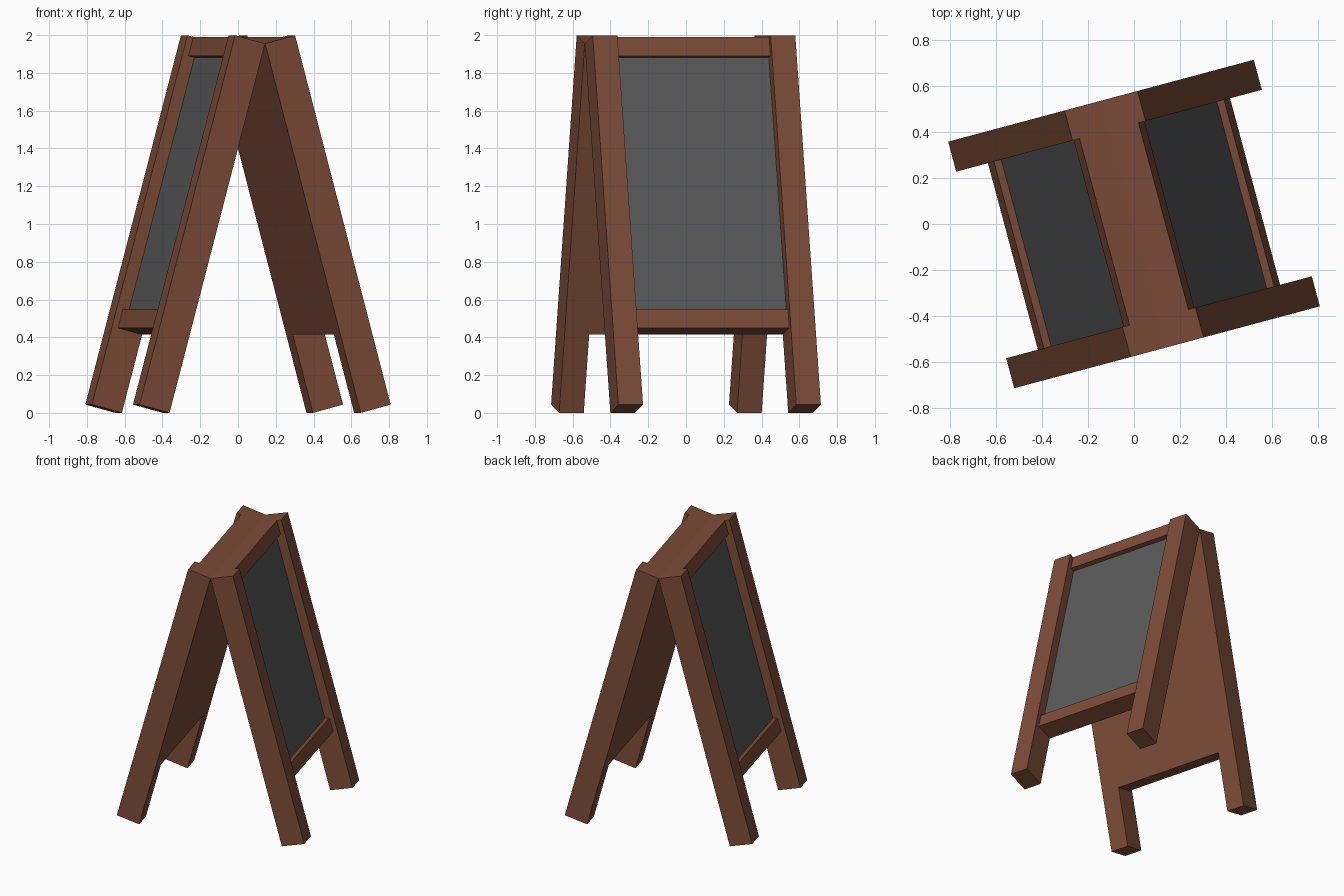
import bpy, bmesh
from math import radians, sin
from mathutils import Matrix, Vector

if "Cube" in bpy.data.objects:
    bpy.data.objects.remove(bpy.data.objects["Cube"])

TILT = radians(15)
LENGTH = 2.024          # leg length along its slope
DEPTH = 0.17            # leg depth, inner face at x = 0
INNER, OUTER = 0.42, 0.555   # leg extents across the width


def material(name, rgb):
    m = bpy.data.materials.new(name)
    m.diffuse_color = (*rgb, 1)
    m.use_nodes = True
    m.node_tree.nodes["Principled BSDF"].inputs["Base Color"].default_value = m.diffuse_color
    return m


wood = material("brown_wood", (0.20, 0.071, 0.039))
slate = material("dark_slate", (0.10, 0.10, 0.10))


def box(name, lo, hi, mat, frame):
    lo, hi = Vector(lo), Vector(hi)
    bm = bmesh.new()
    bmesh.ops.create_cube(bm, size=1)
    bm.transform(frame @ Matrix.Translation((lo + hi) / 2)
                 @ Matrix.Diagonal((*(hi - lo), 1)))
    mesh = bpy.data.meshes.new(name)
    bm.to_mesh(mesh)
    bm.free()
    mesh.materials.append(mat)
    obj = bpy.data.objects.new(name, mesh)
    bpy.context.collection.objects.link(obj)


# Two identical leaning frames that meet at the ridge
for side, turn in (("right", 15), ("left", 195)):
    frame = (Matrix.Rotation(radians(turn), 4, 'Z')
             @ Matrix.Translation((LENGTH * sin(TILT), 0, 0))
             @ Matrix.Rotation(-TILT, 4, 'Y'))

    # Legs
    for end, a, b in (("front", -OUTER, -INNER), ("back", INNER, OUTER)):
        box(f"{side}_{end}_leg", (0, a, 0), (DEPTH, b, LENGTH), wood, frame)

    # Wooden backing, writing surface, top rail and chalk ledge
    box(f"{side}_backing", (0, -INNER, 0.429), (0.09, INNER, LENGTH), wood, frame)
    box(f"{side}_chalkboard", (0.09, -INNER, 0.533), (0.103, INNER, 1.92), slate, frame)
    box(f"{side}_top_rail", (0.09, -INNER, 1.92), (0.137, INNER, LENGTH), wood, frame)
    box(f"{side}_chalk_ledge", (0.09, -INNER, 0.429), (0.137, INNER, 0.533), wood, frame)
